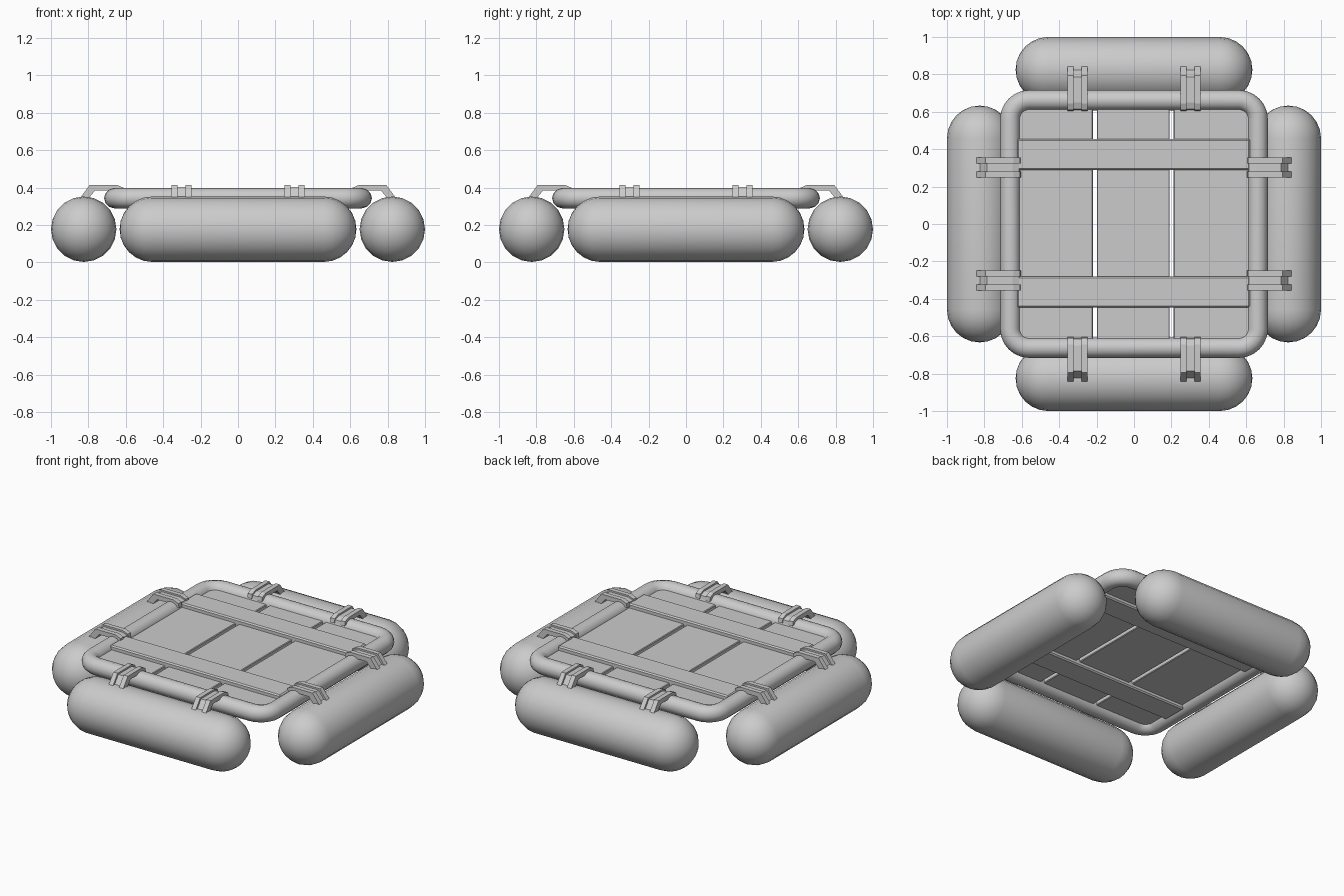
import bpy, bmesh, math
from mathutils import Matrix, Vector

cube = bpy.data.objects.get("Cube")
if cube:
    bpy.data.objects.remove(cube, do_unlink=True)

grey = bpy.data.materials.new("plain_grey")
grey.use_nodes = True
colour = (0.6, 0.6, 0.6, 1)
grey.diffuse_color = colour
grey.node_tree.nodes["Principled BSDF"].inputs["Base Color"].default_value = colour


def finish(name, bm, smooth=True, bevel=0):
    """Turn a bmesh into a named grey object."""
    bmesh.ops.recalc_face_normals(bm, faces=bm.faces)
    mesh = bpy.data.meshes.new(name)
    bm.to_mesh(mesh)
    bm.free()
    mesh.materials.append(grey)
    obj = bpy.data.objects.new(name, mesh)
    bpy.context.collection.objects.link(obj)
    if bevel:
        mod = obj.modifiers.new("soft_edges", "BEVEL")
        mod.width, mod.segments = bevel, 1
    if smooth:
        bpy.ops.object.select_all(action="DESELECT")
        obj.select_set(True)
        bpy.context.view_layer.objects.active = obj
        bpy.ops.object.shade_smooth_by_angle(angle=math.radians(35))
    return obj


def box(name, x, y, z, bevel):
    """Box from (low, high) ranges."""
    bm = bmesh.new()
    size = [b - a for a, b in (x, y, z)]
    mid = Vector([(a + b) / 2 for a, b in (x, y, z)])
    bmesh.ops.create_cube(bm, size=1, matrix=Matrix.Translation(mid) @ Matrix.Diagonal((*size, 1)))
    return finish(name, bm, False, bevel)


def turn(i):
    return Matrix.Rotation(i * math.pi / 2, 4, "Z")


SIDES = ("front", "left", "back", "right")


def pontoon(name, rot):
    """Capsule float: a sphere split at its middle and stretched along x."""
    bm = bmesh.new()
    bmesh.ops.create_uvsphere(bm, u_segments=20, v_segments=12, radius=0.175,
                              matrix=Matrix.Rotation(math.pi / 2, 4, "Y"))
    ring = [e for e in bm.edges if all(abs(v.co.x) < 1e-4 for v in e.verts)]
    bmesh.ops.split_edges(bm, edges=ring)
    for f in bm.faces:
        f.tag = f.calc_center_median().x > 0
    for v in bm.verts:
        v.co.x += 0.458 if v.link_faces[0].tag else -0.458
    rims = [e for e in bm.edges if e.is_boundary]
    bmesh.ops.bridge_loops(bm, edges=rims)
    bmesh.ops.transform(bm, matrix=rot @ Matrix.Translation((0, -0.825, 0.177)), verts=bm.verts)
    finish(name, bm)


def clamp(name, rot, along):
    """Bent bracket: a thin strap between two raised ribs."""
    strap = [(0.61, 0.37), (0.615, 0.39), (0.65, 0.402), (0.785, 0.402),
             (0.835, 0.335), (0.805, 0.335), (0.765, 0.385), (0.66, 0.385)]
    rib = [(0.605, 0.37), (0.61, 0.398), (0.645, 0.413), (0.793, 0.413),
           (0.848, 0.34), (0.805, 0.335), (0.765, 0.383), (0.65, 0.383)]
    bm = bmesh.new()
    for profile, low, high in ((strap, -0.03, 0.03), (rib, -0.053, -0.022), (rib, 0.022, 0.053)):
        face = bm.faces.new([bm.verts.new((along + low, -d, z)) for d, z in profile])
        new = bmesh.ops.extrude_face_region(bm, geom=[face])["geom"]
        for v in new:
            if isinstance(v, bmesh.types.BMVert):
                v.co.x += high - low
    bmesh.ops.transform(bm, matrix=rot, verts=bm.verts)
    finish(name, bm, False)


# Floats and their clamps, one set per side
for i, side in enumerate(SIDES):
    pontoon(f"{side}_float", turn(i))
    for j, along in enumerate((-0.302, 0.302)):
        clamp(f"{side}_clamp_{j + 1}", turn(i), along)

# Rounded square tube frame, swept ring by ring
path = []
for i in range(4):
    for k in range(7):
        a = i * math.pi / 2 + k * math.pi / 12
        out = Vector((math.cos(a), math.sin(a), 0))
        path.append((turn(i) @ Vector((0.56, 0.56, 0.343)) + out * 0.102, out))
bm = bmesh.new()
rings = []
for centre, out in path:
    angles = [k * math.pi / 6 for k in range(12)]
    rings.append([bm.verts.new(centre + 0.054 * (out * math.cos(t) + Vector((0, 0, math.sin(t)))))
                  for t in angles])
for i, ring in enumerate(rings):
    after = rings[(i + 1) % len(rings)]
    for k in range(12):
        n = (k + 1) % 12
        bm.faces.new((ring[k], ring[n], after[n], after[k]))
finish("tube_frame", bm)

# Deck planks with narrow gaps
for name, low, high in (("right", -0.615, -0.22), ("middle", -0.198, 0.19), ("left", 0.212, 0.615)):
    box(f"{name}_deck_plank", (low, high), (-0.618, 0.618), (0.328, 0.358), 0.004)

# Cross bars over and under the planks
for name, y in (("front", -0.363), ("back", 0.372)):
    box(f"{name}_cross_bar", (-0.625, 0.62), (y - 0.083, y + 0.083), (0.303, 0.386), 0.008)
